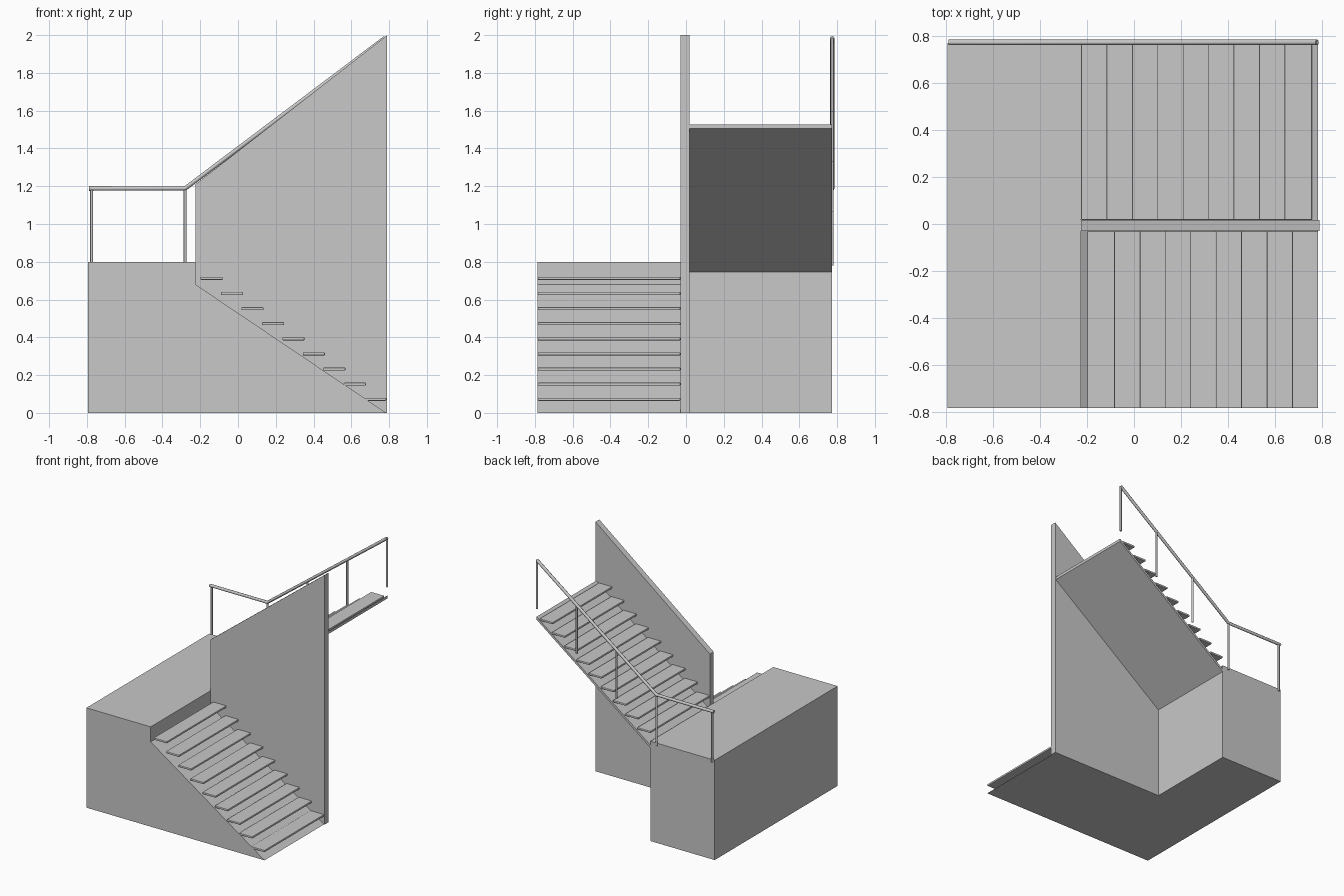
import bpy, bmesh
from mathutils import Vector

cube = bpy.data.objects.get("Cube")
if cube:
    bpy.data.objects.remove(cube, do_unlink=True)

concrete = bpy.data.materials.new("light grey")
concrete.use_nodes = True
GREY = (0.58, 0.58, 0.58, 1)
concrete.diffuse_color = GREY
concrete.node_tree.nodes["Principled BSDF"].inputs["Base Color"].default_value = GREY


def add_object(name, bm):
    bmesh.ops.recalc_face_normals(bm, faces=bm.faces)
    mesh = bpy.data.meshes.new(name)
    bm.to_mesh(mesh)
    bm.free()
    mesh.materials.append(concrete)
    obj = bpy.data.objects.new(name, mesh)
    bpy.context.collection.objects.link(obj)
    return obj


def extrude_profile(name, profile, y0, y1):
    """Extrude an x-z outline from y0 to y1."""
    bm = bmesh.new()
    face = bm.faces.new([bm.verts.new((x, y0, z)) for x, z in profile])
    grown = bmesh.ops.extrude_face_region(bm, geom=[face])["geom"]
    moved = [v for v in grown if isinstance(v, bmesh.types.BMVert)]
    bmesh.ops.translate(bm, verts=moved, vec=(0, y1 - y0, 0))
    return add_object(name, bm)


def tread(name, x0, top, y0, y1):
    x1, bottom = x0 + TREAD_DEPTH, top - 0.016
    obj = extrude_profile(name, [(x0, bottom), (x1, bottom), (x1, top), (x0, top)], y0, y1)
    bevel = obj.modifiers.new("rounded_edges", "BEVEL")
    bevel.width = 0.004
    bevel.segments = 2


def rod(name, points, radius):
    curve = bpy.data.curves.new(name, "CURVE")
    curve.dimensions = "3D"
    curve.bevel_depth = radius
    curve.bevel_resolution = 2
    curve.use_fill_caps = True
    spline = curve.splines.new("POLY")
    spline.points.add(len(points) - 1)
    for point, (x, z) in zip(spline.points, points):
        point.co = (x, RAIL_Y, z, 1)
    curve.materials.append(concrete)
    obj = bpy.data.objects.new(name, curve)
    bpy.context.collection.objects.link(obj)


LEFT, INNER, RIGHT = -0.795, -0.225, 0.785
FRONT, BACK = -0.785, 0.772
WALL_FRONT, WALL_BACK = -0.03, 0.018
RISE, RUN, TREAD_DEPTH = 0.08, 0.1083, 0.117
LANDING, RAIL_Y = 0.8, 0.774

# Landing block and the solid base of the lower flight
extrude_profile("landing", [(LEFT, 0), (INNER, 0), (INNER, LANDING), (LEFT, LANDING)], FRONT, BACK)
extrude_profile("lower_flight_base", [(INNER, 0), (RIGHT, 0), (INNER, 0.68)], FRONT, WALL_FRONT)

# Sloping-topped wall between the flights
extrude_profile("centre_wall", [(INNER, 0), (0.79, 0), (0.79, 2), (INNER, 1.21)], WALL_FRONT, WALL_BACK)

# Thin sloping slab carrying the upper flight
extrude_profile("upper_flight_slab",
                [(INNER, 0.745), (RIGHT, 1.505), (RIGHT, 1.528), (INNER, 0.768)], WALL_BACK, BACK)

# Treads of both flights
for i in range(9):
    tread(f"lower_tread_{i + 1}", RIGHT - TREAD_DEPTH - i * RUN, RISE * (i + 1), FRONT, WALL_FRONT)
    tread(f"upper_tread_{i + 1}", INNER + i * RUN, LANDING + RISE * (i + 1), WALL_BACK, BACK)

# Handrail with its posts
BEND, END = Vector((-0.28, 1.188)), Vector((0.78, 1.985))
rod("handrail", [(-0.79, BEND.y), BEND, END], 0.012)
for i, x in enumerate((-0.775, BEND.x)):
    rod(f"landing_post_{i + 1}", [(x, LANDING - 0.02), (x, BEND.y)], 0.008)
for i in range(1, 4):
    top = BEND.lerp(END, i / 3)
    rod(f"flight_post_{i}", [(top.x, top.y - 0.39), top], 0.008)
